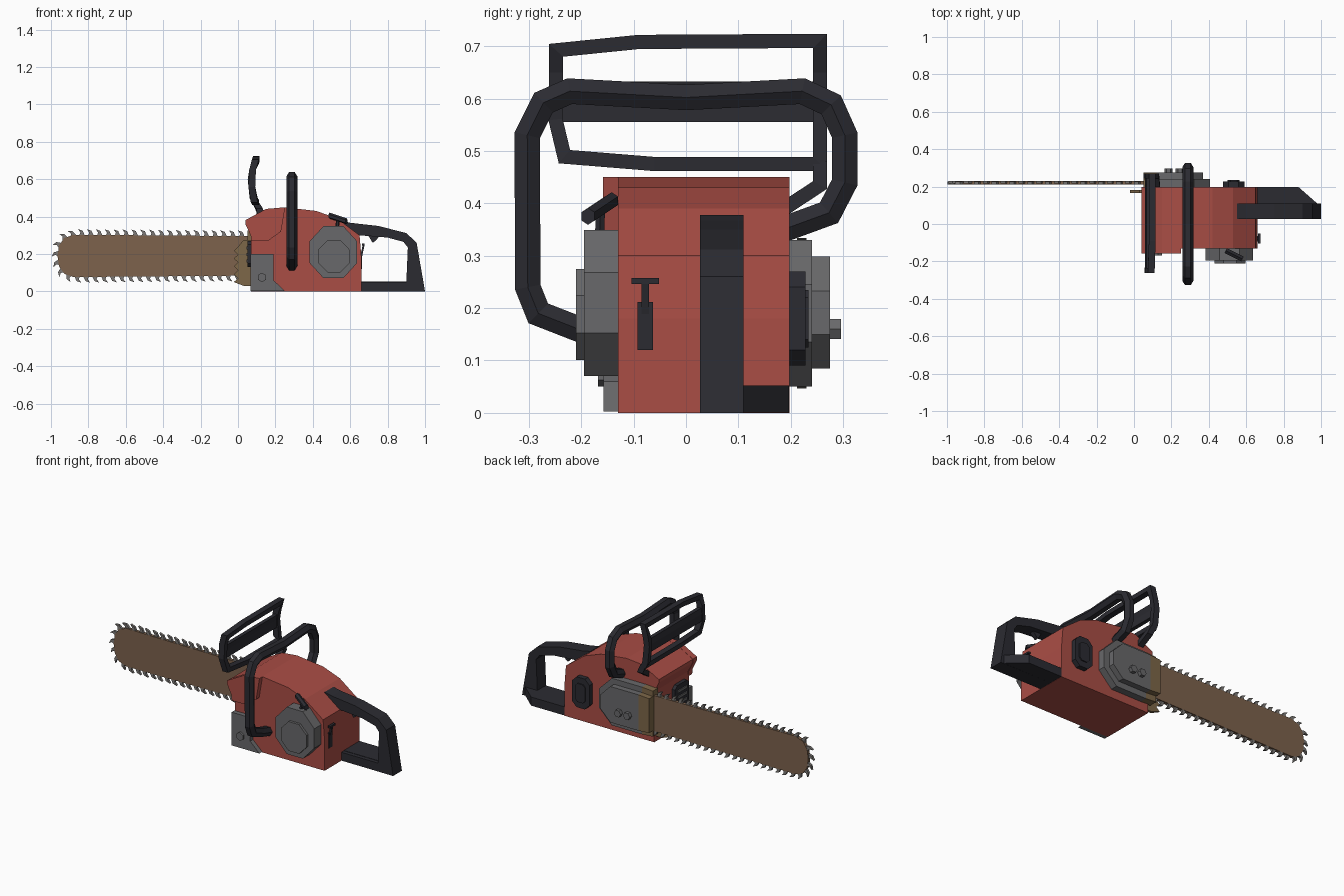
import bpy, bmesh, math
from mathutils import Vector

if "Cube" in bpy.data.objects:
    bpy.data.objects.remove(bpy.data.objects["Cube"])

def material(name, rgb):
    m = bpy.data.materials.new(name)
    m.diffuse_color = (*rgb, 1)
    m.use_nodes = True
    m.node_tree.nodes["Principled BSDF"].inputs["Base Color"].default_value = m.diffuse_color
    return m

RED = material("red_paint", (0.40, 0.075, 0.06))
BLACK = material("black_plastic", (0.024, 0.024, 0.031))
GREY = material("grey_metal", (0.14, 0.14, 0.145))
BROWN = material("rusty_brown", (0.205, 0.122, 0.073))
OCHRE = material("worn_ochre", (0.205, 0.135, 0.065))
STEEL = material("chain_steel", (0.20, 0.19, 0.18))

def finish(name, bm, mat):
    bmesh.ops.recalc_face_normals(bm, faces=bm.faces)
    me = bpy.data.meshes.new(name)
    bm.to_mesh(me)
    bm.free()
    me.materials.append(mat)
    ob = bpy.data.objects.new(name, me)
    bpy.context.collection.objects.link(ob)
    return ob

def add_prism(bm, pts, a, b, axis="y"):
    def place(p, d):
        return {"x": (d, p[0], p[1]), "y": (p[0], d, p[1]), "z": (p[0], p[1], d)}[axis]
    lo = [bm.verts.new(place(p, a)) for p in pts]
    hi = [bm.verts.new(place(p, b)) for p in pts]
    bm.faces.new(lo)
    bm.faces.new(hi[::-1])
    for i in range(len(pts)):
        j = (i + 1) % len(pts)
        bm.faces.new((lo[i], hi[i], hi[j], lo[j]))

def prism(name, pts, a, b, mat, axis="y"):
    bm = bmesh.new()
    add_prism(bm, pts, a, b, axis)
    return finish(name, bm, mat)

def rect(x0, x1, z0, z1, c=0.0):
    """Rectangle outline with optional chamfered corners."""
    if c == 0:
        return [(x0, z0), (x1, z0), (x1, z1), (x0, z1)]
    return [(x0 + c, z0), (x1 - c, z0), (x1, z0 + c), (x1, z1 - c),
            (x1 - c, z1), (x0 + c, z1), (x0, z1 - c), (x0, z0 + c)]

def ngon(x, z, rx, rz, n, turn=0.0):
    return [(x + rx * math.cos(math.tau * i / n + turn),
             z + rz * math.sin(math.tau * i / n + turn)) for i in range(n)]

def sweep(name, path, section, mat, closed=False, normal=(1, 0, 0)):
    """Mitred sweep; section u runs along normal, v across the path."""
    bm, nrm = bmesh.new(), Vector(normal)
    path = [Vector(p) for p in path]
    n, rings = len(path), []
    for i, p in enumerate(path):
        prev = path[i - 1] if i > 0 or closed else None
        nxt = path[(i + 1) % n] if i < n - 1 or closed else None
        d1 = (p - prev).normalized() if prev is not None else (nxt - p).normalized()
        d2 = (nxt - p).normalized() if nxt is not None else d1
        s1, s2 = d1.cross(nrm).normalized(), d2.cross(nrm).normalized()
        side = (s1 + s2).normalized()
        side /= max(side.dot(s1), 0.5)
        rings.append([bm.verts.new(p + nrm * u + side * v) for u, v in section])
    k = len(section)
    for i in range(n if closed else n - 1):
        a, b = rings[i], rings[(i + 1) % n]
        for j in range(k):
            bm.faces.new((a[j], a[(j + 1) % k], b[(j + 1) % k], b[j]))
    if not closed:
        bm.faces.new(rings[0])
        bm.faces.new(rings[-1])
    return finish(name, bm, mat)

# Body and the raised front cover
prism("body", [(0.07, 0), (0.66, 0), (0.66, 0.18), (0.65, 0.30), (0.53, 0.39), (0.42, 0.43),
               (0.25, 0.45), (0.15, 0.44), (0.04, 0.38), (0.04, 0.36), (0.07, 0.30)],
      -0.13, 0.198, RED)
prism("front_cover", [(0.07, 0.27), (0.16, 0.27), (0.23, 0.32), (0.252, 0.45), (0.15, 0.441),
                      (0.039, 0.381), (0.039, 0.36), (0.068, 0.30)], -0.158, -0.12, RED)

# Exhaust plate with bolt, and front vent
prism("exhaust_plate", [(0.068, 0.003), (0.25, 0.003), (0.19, 0.06), (0.19, 0.2), (0.068, 0.2)],
      -0.157, -0.12, GREY)
prism("exhaust_bolt", ngon(0.128, 0.075, 0.025, 0.025, 6, math.pi / 6), -0.168, -0.15, GREY)
prism("front_vent", rect(-0.10, 0.03, 0.13, 0.27, 0.02), 0.05, 0.08, BLACK, "x")
for i in range(3):
    z = 0.155 + 0.035 * i
    prism(f"vent_slat_{i}", rect(-0.08, 0.01, z, z + 0.015), 0.045, 0.06, GREY, "x")

# Starter housing and pull grip
t8 = math.pi / 8
prism("starter_housing", ngon(0.51, 0.21, 0.138, 0.151, 8, t8), -0.195, -0.12, GREY)
prism("starter_cap", ngon(0.513, 0.188, 0.09, 0.094, 8, t8), -0.21, -0.19, GREY)
prism("pull_post", rect(0.51, 0.55, 0.32, 0.345), -0.185, -0.145, BLACK)
hex_small = ngon(0, 0, 0.016, 0.016, 6)
sweep("pull_stem", [(0.53, -0.165, 0.34), (0.535, -0.163, 0.39)], ngon(0, 0, 0.01, 0.01, 6), BLACK)
sweep("pull_grip", [(0.49, -0.142, 0.405), (0.58, -0.187, 0.375)], hex_small, BLACK, normal=(0, 0, 1))

# Clutch cover: two stepped layers, worn front strip, two nuts
def cover_layer(name, x1, z0, z1, c, y0, y1):
    prism(name, [(0.12, z0), (x1 - c, z0), (x1, z0 + c), (x1, z1 - c), (x1 - c, z1), (0.12, z1)],
          y0, y1, GREY)
    prism(name + "_front_strip", [(0.05, z0 + 0.005), (0.12, z0), (0.12, z1), (0.05, z1 - 0.005)],
          y0, y1, OCHRE)
cover_layer("clutch_cover_base", 0.405, 0.05, 0.33, 0.085, 0.19, 0.24)
cover_layer("clutch_cover_face", 0.37, 0.085, 0.298, 0.065, 0.235, 0.275)
for i, x in enumerate((0.185, 0.245)):
    prism(f"cover_nut_{i}", ngon(x, 0.16, 0.022, 0.022, 6), 0.27, 0.296, GREY)

# Side vent on the far side
prism("side_vent", rect(0.475, 0.59, 0.09, 0.27, 0.03), 0.19, 0.228, BLACK)
prism("side_vent_panel", rect(0.50, 0.565, 0.125, 0.235, 0.015), 0.22, 0.234, BLACK)

# Guide bar
half = [(0.10, 0.105), (-0.88, 0.113), (-0.93, 0.095), (-0.957, 0.055)]
ZC = 0.19
outline = [(x, ZC + h) for x, h in half] + [(-0.965, ZC)] + [(x, ZC - h) for x, h in half[::-1]]
prism("guide_bar", outline, 0.211, 0.231, BROWN)

# Chain teeth, spaced evenly along the bar edge
bm = bmesh.new()
tooth = [(-0.017, -0.006), (0.015, -0.006), (0.008, 0.012), (0.021, 0.031), (-0.004, 0.022)]
step, dist, count = 0.0475, 0.08, 0
for (ax, az), (bx, bz) in zip(outline, outline[1:]):
    seg = math.hypot(bx - ax, bz - az)
    tx, tz = (bx - ax) / seg, (bz - az) / seg
    nx, nz = tz, -tx
    while dist < seg:
        cx, cz = ax + tx * dist, az + tz * dist
        off = 0.002 if count % 2 else -0.002
        add_prism(bm, [(cx + tx * u + nx * v, cz + tz * u + nz * v) for u, v in tooth],
                  0.214 + off, 0.228 + off)
        dist += step
        count += 1
    dist -= seg
finish("chain_teeth", bm, STEEL)

# Bumper spikes beside the bar
spikes = [(0.09, 0.03), (0.03, 0.03)]
for i in range(5):
    z = 0.05 + 0.042 * i
    spikes += [(-0.022, z), (0.0, z + 0.021)]
prism("bumper_spikes", spikes + [(0.03, 0.275), (0.09, 0.275)], 0.166, 0.181, OCHRE)

# Rear handle and its foot plate
prism("rear_handle", [(0.54, 0.30), (0.55, 0.378), (0.60, 0.367), (0.75, 0.35), (0.90, 0.312),
                      (0.955, 0.26), (1.0, 0.0), (0.62, 0.001), (0.62, 0.05), (0.90, 0.05),
                      (0.908, 0.235), (0.885, 0.265), (0.80, 0.288), (0.65, 0.30)],
      0.027, 0.11, BLACK)
prism("handle_foot", [(0.62, 0.05), (0.985, 0.05), (0.985, 0.105), (0.88, 0.197), (0.62, 0.197)],
      0.001, 0.052, BLACK, "z")
prism("trigger", [(0.69, 0.31), (0.76, 0.30), (0.735, 0.27), (0.72, 0.26)], 0.055, 0.08, BLACK)

# Choke switch on the back
prism("switch_plate", rect(-0.093, -0.063, 0.12, 0.212), 0.65, 0.664, BLACK, "x")
sweep("switch_lever", [(0.655, -0.078, 0.17), (0.672, -0.078, 0.25)],
      rect(-0.005, 0.005, -0.007, 0.007), BLACK)
prism("switch_bar", rect(-0.104, -0.052, 0.246, 0.257), 0.663, 0.677, BLACK, "x")

# Wrap-around front handle
wrap = [(-0.12, 0.135), (-0.20, 0.158), (-0.282, 0.19), (-0.302, 0.24), (-0.303, 0.53),
        (-0.272, 0.592), (-0.222, 0.614), (0, 0.602), (0.222, 0.614), (0.277, 0.588),
        (0.303, 0.53), (0.303, 0.44), (0.273, 0.382), (0.18, 0.348)]
sweep("front_handle", [(0.288, y, z) for y, z in wrap], ngon(0, 0, 0.03, 0.028, 6), BLACK)

# Hand guard: curved frame, middle panel and mounting leg
CURVE = [(0.34, 0.13), (0.44, 0.115), (0.50, 0.08), (0.60, 0.07), (0.65, 0.078), (0.73, 0.105)]
def guard_x(z):
    for (z0, x0), (z1, x1) in zip(CURVE, CURVE[1:]):
        if z <= z1:
            return x0 + (x1 - x0) * (z - z0) / (z1 - z0)
frame = [(-0.248, 0.692), (-0.09, 0.708), (0.256, 0.710), (0.256, 0.65), (0.256, 0.60), (0.256, 0.50),
         (0.256, 0.475), (-0.06, 0.475), (-0.232, 0.489), (-0.249, 0.56), (-0.248, 0.65)]
bar = rect(-0.018, 0.018, -0.0135, 0.0135)
sweep("guard_frame", [(guard_x(z), y, z) for y, z in frame], bar, BLACK, closed=True)
sweep("guard_leg", [(guard_x(z), y, z) for y, z in ((0.256, 0.48), (0.256, 0.435), (0.18, 0.385))],
      bar, BLACK)
prism("guard_panel", [(0.062, 0.555), (0.085, 0.555), (0.082, 0.60), (0.089, 0.632),
                      (0.066, 0.632), (0.059, 0.60)], -0.245, 0.25, BLACK)
